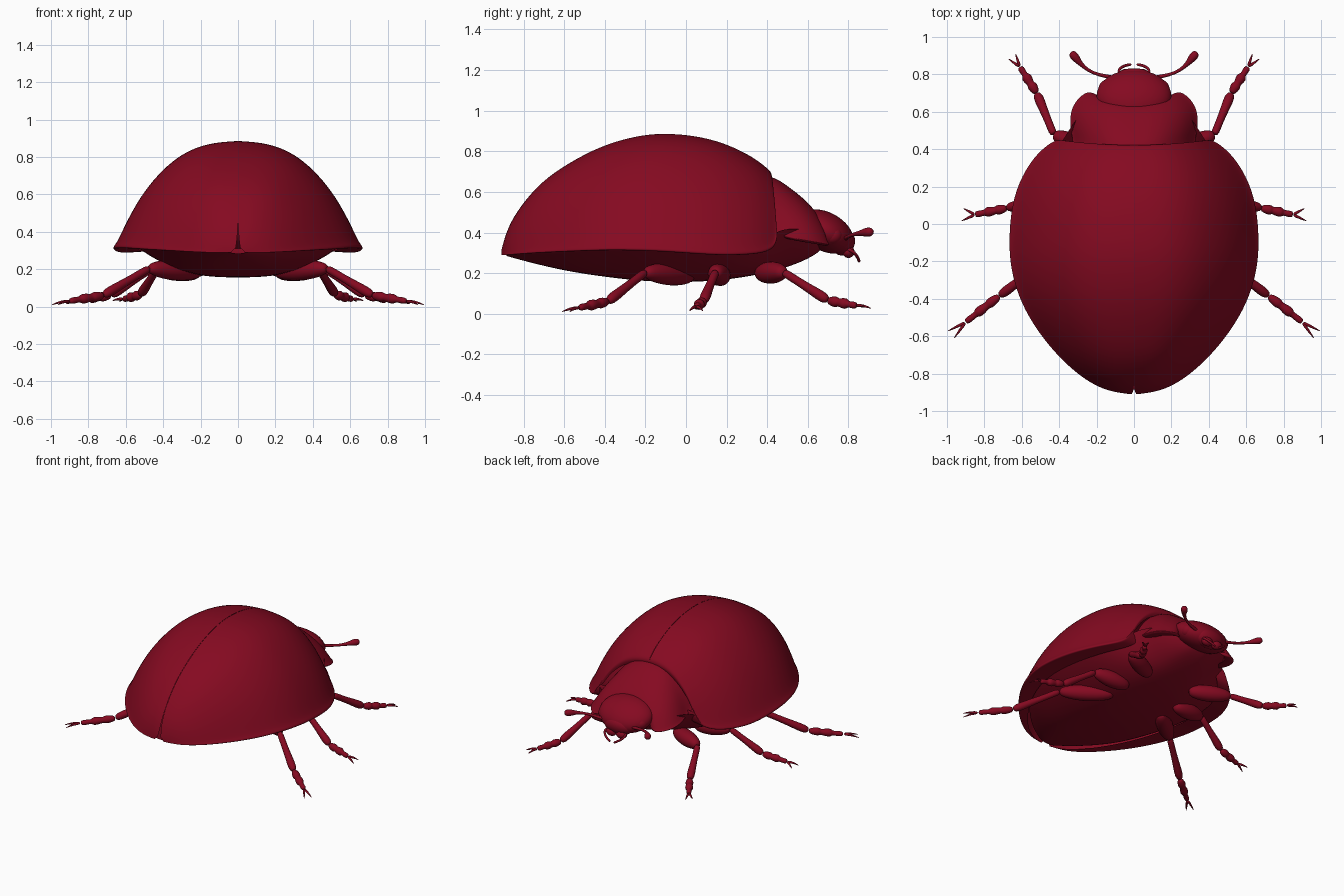
import bpy, bmesh, math
from mathutils import Vector, Matrix

if "Cube" in bpy.data.objects:
    bpy.data.objects.remove(bpy.data.objects["Cube"])

red = bpy.data.materials.new("deep red")
red.diffuse_color = (0.235, 0.003, 0.015, 1)
red.use_nodes = True
red.node_tree.nodes["Principled BSDF"].inputs["Base Color"].default_value = red.diffuse_color


def finish(name, bm, subdiv=0, mirror=False):
    bmesh.ops.recalc_face_normals(bm, faces=bm.faces)
    for f in bm.faces:
        f.smooth = True
    me = bpy.data.meshes.new(name)
    bm.to_mesh(me)
    bm.free()
    me.materials.append(red)
    ob = bpy.data.objects.new(name, me)
    bpy.context.collection.objects.link(ob)
    if mirror:
        m = ob.modifiers.new("mirror", 'MIRROR')
        m.use_mirror_merge = False
    if subdiv:
        s = ob.modifiers.new("smooth", 'SUBSURF')
        s.levels = s.render_levels = subdiv
    return ob


def loft(bm, rows, closed=False, caps=False):
    """Join rows of points with quads."""
    vs = [[bm.verts.new(p) for p in r] for r in rows]
    n = len(rows[0])
    for a, b in zip(vs, vs[1:]):
        for i in range(n if closed else n - 1):
            j = (i + 1) % n
            bm.faces.new((a[i], a[j], b[j], b[i]))
    if caps:
        bm.faces.new(vs[0])
        bm.faces.new(vs[-1])


# Dome cross-section: fraction of half width, fraction of height
DOME = [(0, 1), (.15, .99), (.3, .957), (.455, .875), (.606, .733), (.758, .525),
        (.87, .30), (.935, .14), (.975, .045), (1, .015), (1, -.012)]

# ---- Wing cases: y, half width, top, rim ----
SHELL = [(-.908, .035, .315, .29), (-.897, .115, .36, .29), (-.872, .19, .435, .292),
         (-.82, .28, .523, .297), (-.72, .395, .645, .305), (-.58, .513, .742, .312),
         (-.42, .607, .826, .32), (-.26, .656, .873, .32), (-.12, .67, .891, .315),
         (.05, .661, .877, .303), (.18, .632, .843, .295), (.28, .583, .798, .297),
         (.35, .525, .757, .303), (.395, .465, .72, .32), (.418, .425, .70, .35),
         (.425, .40, .675, .40), (.415, .37, .65, .42)]
rows = []
for y, w, top, rim in SHELL:
    gap = .012 if y < -.9 else .005 if y < -.89 else .0008
    t = min(1, max(0, (y - .25) / .15))
    sec = DOME + [(.97, -.015), (.8, .0)]
    rows.append([(max(gap, u * w), y + .027 * t * u * u, rim + (top - rim) * h)
                 for u, h in sec])
bm = bmesh.new()
loft(bm, rows)
finish("wing_cases", bm, 2, True)

# ---- Belly and underside of the thorax: y, half width, bottom, rim ----
BELLY = [(-.885, .08, .285, .31), (-.8, .22, .26, .32), (-.6, .41, .21, .33),
         (-.4, .50, .18, .34), (-.2, .56, .157, .34), (0, .56, .152, .33),
         (.2, .53, .165, .32), (.35, .45, .19, .34), (.46, .37, .215, .42),
         (.56, .315, .25, .42), (.64, .22, .29, .40), (.68, .1, .33, .38)]
half = [(0, 1), (.3, .97), (.5, .84), (.7, .6), (.88, .28), (1, 0)]
sec = [(-u, h) for u, h in reversed(half[1:])] + half
bm = bmesh.new()
loft(bm, [[(u * w, y, rim - (rim - bot) * h) for u, h in sec] for y, w, bot, rim in BELLY])
finish("belly", bm, 2)

# ---- Neck shield with hollowed front edge ----
SHIELD = [(.39, .33, .68, .41), (.44, .325, .67, .395), (.49, .342, .637, .375),
          (.55, .342, .592, .36), (.595, .317, .552, .35), (.63, .27, .515, .34),
          (.637, .235, .49, .34), (.625, .2, .46, .36)]
sec = DOME + [(.93, -.05), (.8, .0)]
sec = [(-u, h) for u, h in reversed(sec[1:])] + sec
rows = []
for y, w, top, rim in SHIELD:
    t = max(0, (y - .42) / .215)
    rows.append([(u * w, y + .07 * t * u * u, rim + (top - rim) * h) for u, h in sec])
bm = bmesh.new()
loft(bm, rows)
finish("neck_shield", bm, 2)


def ellipsoid(name, loc, radii, tilt=0, mirror=False):
    bm = bmesh.new()
    bmesh.ops.create_uvsphere(bm, u_segments=32, v_segments=20, radius=1)
    mat = (Matrix.Translation(loc) @ Matrix.Rotation(math.radians(tilt), 4, 'X')
           @ Matrix.Diagonal((*radii, 1)))
    bm.transform(mat)
    return finish(name, bm, 0, mirror)


# ---- Head ----
ellipsoid("head", (0, .685, .405), (.2, .15, .095), -28)
ellipsoid("snout", (0, .775, .35), (.11, .055, .065), -30)
ellipsoid("eye", (.145, .72, .385), (.045, .05, .045), 0, True)
ellipsoid("jaw", (.04, .8, .305), (.04, .03, .03), -30, True)


def tube(name, pts, sides=10):
    """Mirrored limb from points (x, y, z, radius)."""
    P = [Vector(p[:3]) for p in pts]
    rows = []
    for i, p in enumerate(P):
        d = P[min(i + 1, len(P) - 1)] - P[max(i - 1, 0)]
        q = d.to_track_quat('Z', 'Y')
        r = pts[i][3]
        rows.append([p + q @ Vector((r * math.cos(a), r * math.sin(a), 0))
                     for a in (2 * math.pi * k / sides for k in range(sides))])
    bm = bmesh.new()
    loft(bm, rows, True, True)
    return finish(name, bm, 1, True)


def segment(name, a, b, profile):
    """Straight limb part; profile holds (fraction, radius)."""
    a, b = Vector(a), Vector(b)
    tube(name, [(*a.lerp(b, t), r) for t, r in profile])


THIGH = [(0, .02), (.08, .042), (.3, .057), (.6, .06), (.85, .045), (.97, .03), (1, .012)]
SHIN = [(0, .012), (.04, .024), (.3, .02), (.7, .026), (.93, .03), (1, .012)]
FOOT = [(0, .012), (.06, .022), (.28, .031), (.34, .02), (.4, .022), (.62, .032),
        (.68, .017), (.74, .016), (.95, .02), (1, .01)]

# ---- Legs: hip, knee, ankle, toe, two claw tips ----
LEGS = {
    "front": ((.17, .36, .2), (.43, .48, .205), (.52, .7, .065), (.61, .84, .04),
              (.635, .915, .025), (.675, .885, .03)),
    "middle": ((.2, .18, .18), (.46, .145, .205), (.68, .085, .06), (.85, .05, .035),
               (.925, .015, .012), (.915, .085, .012)),
    "back": ((.2, .03, .185), (.475, -.2, .205), (.72, -.385, .06), (.9, -.525, .03),
             (.965, -.615, .008), (1.0, -.575, .008)),
}
for n, (hip, knee, ankle, toe, c1, c2) in LEGS.items():
    segment(n + "_thigh", hip, knee, THIGH)
    segment(n + "_shin", knee, ankle, SHIN)
    segment(n + "_foot", ankle, toe, FOOT)
    for k, tip in enumerate((c1, c2)):
        mid = Vector(toe).lerp(Vector(tip), .5) + Vector((0, 0, .008))
        tube(f"{n}_claw_{k + 1}", [(*toe, .012), (*mid, .008), (*tip, .002)], 6)

# ---- Feelers with clubbed ends, and mouth palps ----
tube("feeler", [(.07, .77, .365, .012), (.12, .785, .37, .012), (.19, .797, .38, .009),
                (.245, .82, .39, .009), (.285, .855, .397, .012), (.305, .88, .40, .022),
                (.325, .905, .403, .026), (.34, .918, .404, .014)])
tube("palp", [(.07, .79, .32, .01), (.085, .82, .31, .009), (.07, .838, .29, .009),
              (.04, .85, .27, .008), (.012, .853, .255, .009)], 8)
